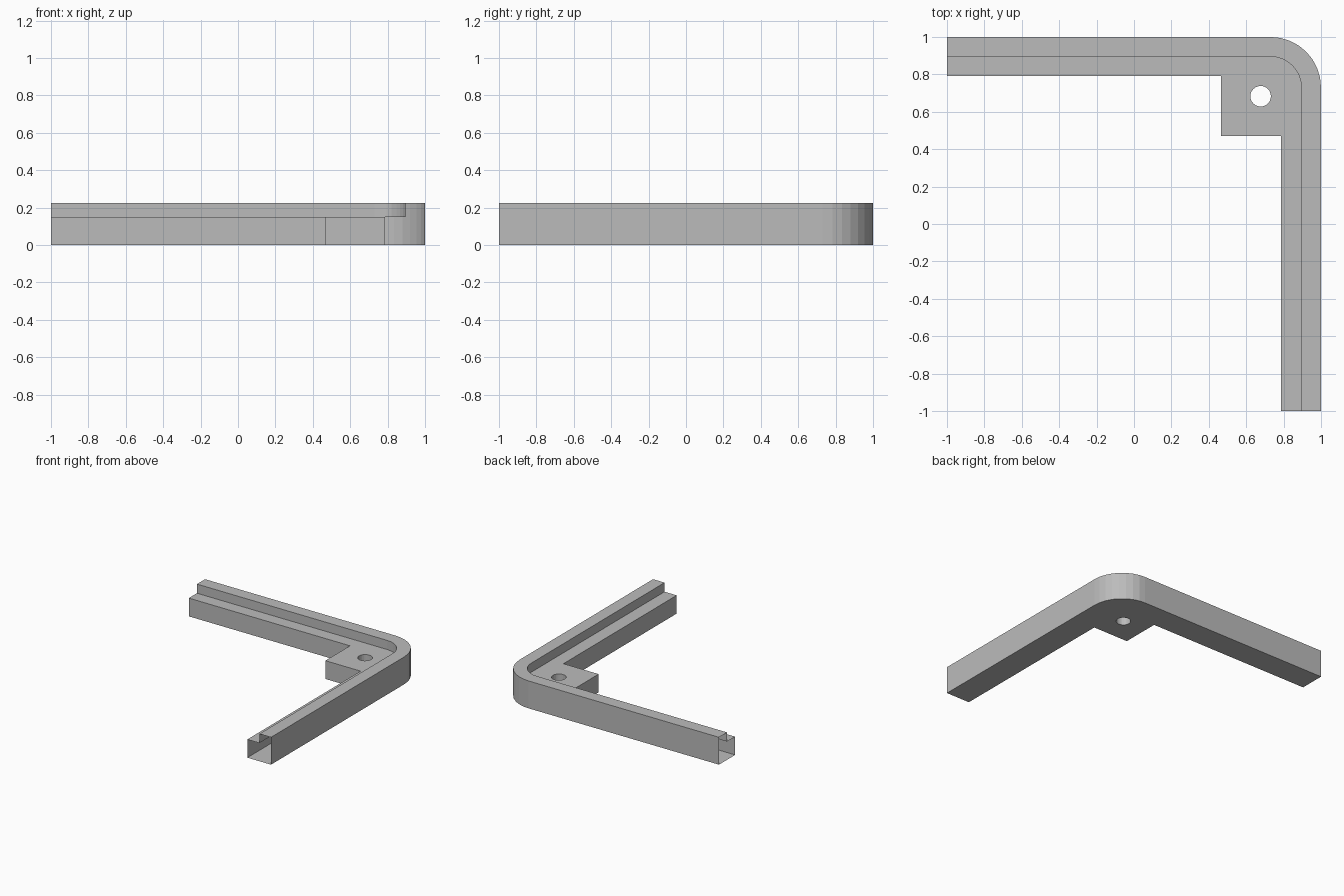
import bpy, bmesh, math

if "Cube" in bpy.data.objects:
    bpy.data.objects.remove(bpy.data.objects["Cube"])

FLOOR, LEDGE, TOP = 0.0, 0.15, 0.225
CX = CY = 0.73            # centre of the rounded corner
STEPS = 8

grey = bpy.data.materials.new("grey")
grey.diffuse_color = (0.5, 0.5, 0.5, 1)
grey.use_nodes = True
grey.node_tree.nodes["Principled BSDF"].inputs["Base Color"].default_value = grey.diffuse_color


def bend(offset):
    """Path along both arms with a rounded corner, ending at the arm tips."""
    r = offset - CX
    arc = [(CX + r * math.sin(a), CY + r * math.cos(a))
           for a in (math.pi / 2 * i / STEPS for i in range(STEPS + 1))]
    return [(-1, offset)] + arc + [(offset, -1)]


outer, rim = bend(1.0), bend(0.895)
# inner edge steps around the square screw block
inner = [(-1, 0.79), (0.465, 0.79), (0.465, 0.47), (0.785, 0.47), (0.785, -1)]
hole = [(0.677 + 0.055 * math.cos(math.tau * i / 24),
         0.683 + 0.055 * math.sin(math.tau * i / 24)) for i in range(24)]

bm = bmesh.new()


def ring(path, z):
    return [bm.verts.new((x, y, z)) for x, y in path]


def strip(a, b, closed=False):
    n = len(a)
    for i in range(n if closed else n - 1):
        j = (i + 1) % n
        bm.faces.new((a[i], a[j], b[j], b[i]))


def fill(*loops):
    """Flat face bounded by an outline and a hole."""
    edges = []
    for loop in loops:
        for i, v in enumerate(loop):
            w = loop[(i + 1) % len(loop)]
            edges.append(bm.edges.get((v, w)) or bm.edges.new((v, w)))
    bmesh.ops.triangle_fill(bm, edges=edges, use_beauty=True, use_dissolve=False)


outer_low, outer_high = ring(outer, FLOOR), ring(outer, TOP)
rim_low, rim_high = ring(rim, LEDGE), ring(rim, TOP)
inner_low, inner_high = ring(inner, FLOOR), ring(inner, LEDGE)
hole_low, hole_high = ring(hole, FLOOR), ring(hole, LEDGE)

# walls and raised rim; the arm tips stay open
strip(outer_low, outer_high)
strip(outer_high, rim_high)
strip(rim_high, rim_low)
strip(inner_high, inner_low)
strip(hole_low, hole_high, closed=True)
# ledge and underside
fill(rim_low + inner_high[::-1], hole_high)
fill(outer_low + inner_low[::-1], hole_low)
bmesh.ops.recalc_face_normals(bm, faces=bm.faces)
# make sure the underside faces down
bm.normal_update()
if any(f.normal.z > 0.9 and f.calc_center_median().z < 0.001 for f in bm.faces):
    bmesh.ops.reverse_faces(bm, faces=bm.faces)

mesh = bpy.data.meshes.new("corner_frame")
bm.to_mesh(mesh)
bm.free()
mesh.materials.append(grey)
bpy.context.collection.objects.link(bpy.data.objects.new("corner_frame", mesh))
